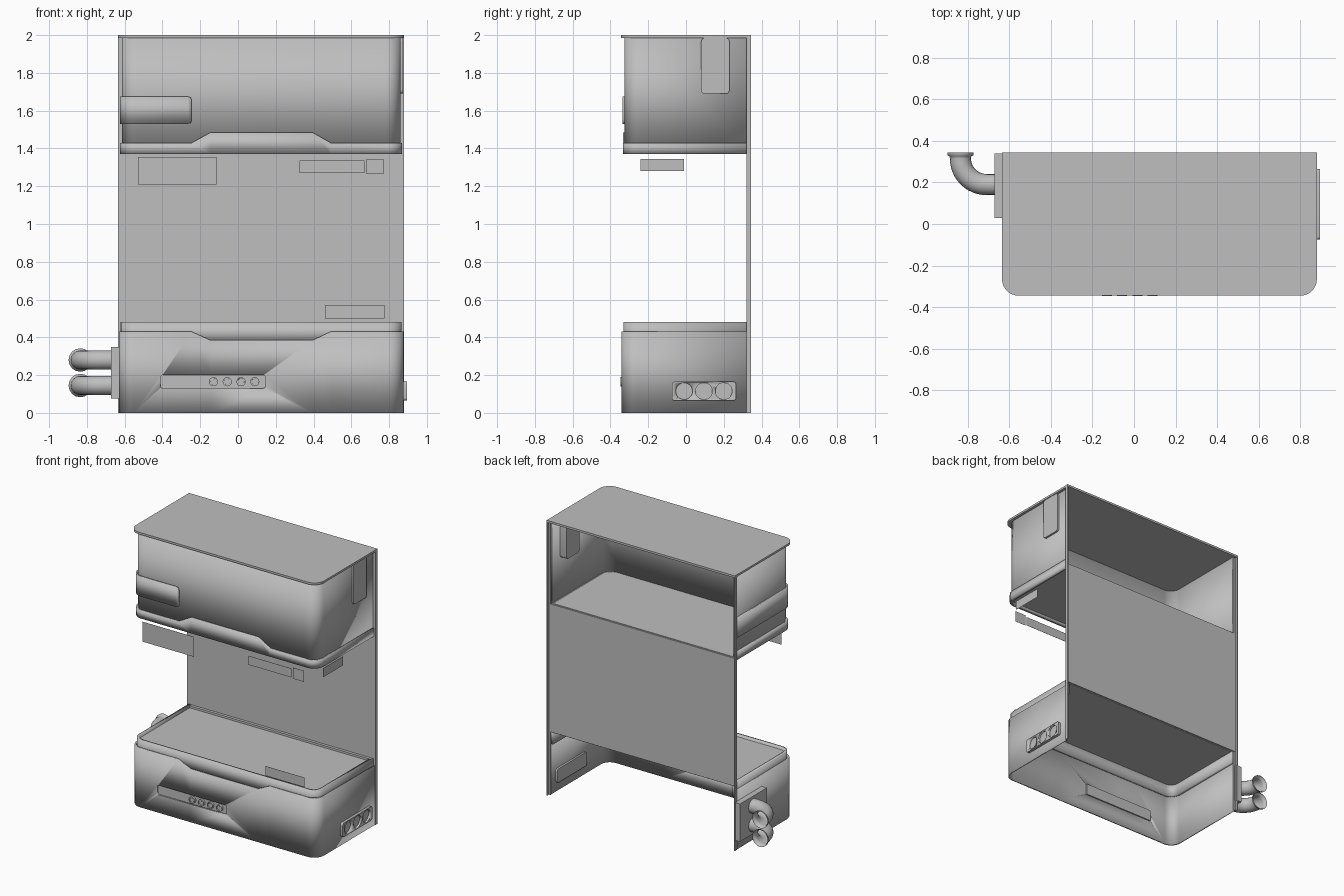
import bpy, bmesh, math
from mathutils import Vector, Matrix

if "Cube" in bpy.data.objects:
    bpy.data.objects.remove(bpy.data.objects["Cube"])

grey = bpy.data.materials.new("light_grey")
grey.use_nodes = True
grey.diffuse_color = (0.52, 0.52, 0.52, 1)
grey.node_tree.nodes["Principled BSDF"].inputs["Base Color"].default_value = grey.diffuse_color

X0, X1, BACK = -0.635, 0.88, 0.345
POST = 0.32


def finish(name, bm):
    """Turn a bmesh into a named grey object with smooth rounded corners."""
    me = bpy.data.meshes.new(name)
    bm.to_mesh(me)
    bm.free()
    ob = bpy.data.objects.new(name, me)
    bpy.context.collection.objects.link(ob)
    me.materials.append(grey)
    bpy.ops.object.select_all(action='DESELECT')
    bpy.context.view_layer.objects.active = ob
    ob.select_set(True)
    bpy.ops.object.shade_smooth_by_angle(angle=math.radians(30))
    return ob


def apply_modifier(ob, kind, **settings):
    mod = ob.modifiers.new(kind.title(), kind)
    for key, value in settings.items():
        setattr(mod, key, value)
    bpy.context.view_layer.objects.active = ob
    bpy.ops.object.modifier_apply(modifier=mod.name)


def cut(ob, cutter):
    cutter.hide_render = True
    apply_modifier(ob, 'BOOLEAN', object=cutter, operation='DIFFERENCE', solver='EXACT')
    bpy.data.objects.remove(cutter)


def box(name, lo, hi, round_axis=None, r=0.015):
    """Box between two corners, with rounded edges along one axis."""
    lo, hi = Vector(lo), Vector(hi)
    bm = bmesh.new()
    bmesh.ops.create_cube(bm, size=1)
    for v in bm.verts:
        v.co = (lo + hi) / 2 + v.co * (hi - lo)
    if round_axis is not None:
        edges = [e for e in bm.edges
                 if abs((e.verts[0].co - e.verts[1].co).normalized()[round_axis]) > 0.9]
        bmesh.ops.bevel(bm, geom=edges, offset=r, segments=4, profile=0.5, affect='EDGES')
    return finish(name, bm)


def disc(name, centre, radius, depth, axis):
    bm = bmesh.new()
    bmesh.ops.create_cone(bm, cap_ends=True, segments=32, radius1=radius, radius2=radius, depth=depth)
    turn = Matrix.Rotation(math.pi / 2, 4, axis)
    bmesh.ops.transform(bm, matrix=Matrix.Translation(centre) @ turn, verts=bm.verts)
    return finish(name, bm)


def footprint(inset, back, r=0.08, front_xs=()):
    """U-shaped plan outline from right back, round the front, to left back."""
    x0, x1, yf = X0 + inset, X1 - inset, -0.345 + inset
    pts = [(x1, back)]
    for cx, start in ((x1 - r, 0), (x0 + r, -math.pi / 2)):
        for i in range(9):
            a = start - i * math.pi / 16
            pts.append((cx + r * math.cos(a), yf + r + r * math.sin(a)))
        if start == 0:
            pts += [(x, yf) for x in front_xs]
    return pts + [(x0, back)]


def wall(name, pts, low, high, thick):
    """Upright wall along a plan outline; low and high may vary with x, y."""
    bm = bmesh.new()
    cols = [(bm.verts.new((x, y, low(x, y))), bm.verts.new((x, y, high(x, y)))) for x, y in pts]
    for (a, b), (c, d) in zip(cols, cols[1:]):
        bm.faces.new((a, b, d, c))
    ob = finish(name, bm)
    apply_modifier(ob, 'SOLIDIFY', thickness=thick, offset=-1, use_even_offset=True)
    return ob


def slab(name, pts, z0, z1):
    """Flat plate filling a plan outline."""
    bm = bmesh.new()
    bm.faces.new([bm.verts.new((x, y, z0)) for x, y in pts])
    ext = bmesh.ops.extrude_face_region(bm, geom=bm.faces[:])
    bmesh.ops.translate(bm, vec=(0, 0, z1 - z0),
                        verts=[g for g in ext["geom"] if isinstance(g, bmesh.types.BMVert)])
    bmesh.ops.recalc_face_normals(bm, faces=bm.faces)
    return finish(name, bm)


def level(z):
    return lambda x, y: z


def stepped(z, rise):
    """Height with a sloped step in the middle of the front."""
    return lambda x, y: z + (rise if y < -0.3 and -0.16 < x < 0.41 else 0)


NOTCH = (0.49, 0.395, -0.145, -0.245)

# Lower cabinet: outer wall, recessed rim and sunken deck
lower_wall = wall("lower_wall", footprint(0.004, POST, front_xs=NOTCH),
                  level(0), stepped(0.43, -0.045), 0.012)
wall("lower_rim", footprint(0.014, POST), level(0.37), level(0.48), 0.022)
slab("lower_deck", footprint(0.03, POST), 0.455, 0.465)
box("deck_back_rim", (X0 + 0.02, POST - 0.02, 0.455), (X1 - 0.02, POST, 0.48))

# Upper cabinet: wall, raised lower band, floor and roof
wall("upper_wall", footprint(0.02, POST), level(1.37), level(1.985), 0.008)
wall("upper_band", footprint(0.011, POST, front_xs=NOTCH),
     level(1.37), stepped(1.43, 0.055), 0.012)
wall("upper_bottom_rim", footprint(0.013, POST), level(1.37), level(1.395), 0.022)
slab("upper_floor", footprint(0.03, POST), 1.385, 1.395)
slab("roof", footprint(0, BACK), 1.985, 2.0)

# Back panel and corner posts
box("back_panel", (X0, POST, 0.46), (X1, POST + 0.008, 1.39))
for side, x in (("left", X1 - 0.02), ("right", X0)):
    box(side + "_post_front", (x, POST, 0), (x + 0.02, POST + 0.006, 1.985))
    edge = X1 - 0.006 if side == "left" else X0
    box(side + "_post_edge", (edge, POST, 0), (edge + 0.006, BACK, 1.985))

# Raised panel wrapping from the front round the right side
wrap = [(-0.245, -0.335), (-0.25, -0.335), (-0.265, -0.335)]
wrap += footprint(0.01, POST)[10:]


def tuck(x):
    return 0.02 if x > -0.247 else 0.006 if x > -0.255 else 0


wall("wrap_panel", wrap, lambda x, y: 1.53 + tuck(x), lambda x, y: 1.675 - tuck(x), 0.011)

# Channel on the left side of the upper cabinet
box("side_channel", (0.80, 0.08, 1.69), (0.874, 0.23, 1.985), 0, 0.02)

# Front control strip with knobs
cut(lower_wall, box("strip_cutter", (-0.41, -0.4, 0.13), (0.145, -0.3, 0.2), 1, 0.012))
box("control_strip", (-0.415, -0.331, 0.125), (0.15, -0.32, 0.205))
for i in range(4):
    x = -0.13 + i * 0.073
    knob = disc(f"knob_{i + 1}", (x, -0.336, 0.165), 0.024, 0.022, 'X')
    cut(knob, disc("knob_cutter", (x, -0.35, 0.165), 0.017, 0.016, 'X'))

# Socket plate on the left side
socket_plate = box("socket_plate", (0.85, -0.075, 0.065), (0.895, 0.265, 0.165), 0, 0.015)
for i in range(3):
    cut(socket_plate, disc("socket_cutter", (0.895, -0.01 + i * 0.105, 0.115), 0.044, 0.03, 'Y'))

# Pipe mount and two curved pipes with flared ends
box("pipe_mount", (-0.672, 0.03, 0.075), (X0 + 0.01, 0.34, 0.35))
for name, z in (("upper_pipe", 0.28), ("lower_pipe", 0.145)):
    path = [(-0.66, 0.19, 1), (-0.705, 0.19, 1)]
    for i in range(1, 13):
        a = i * math.pi / 24
        path.append((-0.71 - 0.125 * math.sin(a), 0.315 - 0.125 * math.cos(a), 1))
    path += [(-0.835, 0.325, 1.02), (-0.835, 0.331, 1.22), (-0.835, 0.343, 1.22)]
    curve = bpy.data.curves.new(name, 'CURVE')
    curve.dimensions = '3D'
    curve.bevel_depth = 0.051
    curve.bevel_resolution = 6
    spline = curve.splines.new('POLY')
    spline.points.add(len(path) - 1)
    for p, (x, y, r) in zip(spline.points, path):
        p.co = (x, y, z, 1)
        p.radius = r
    spline.use_smooth = True
    curve.materials.append(grey)
    bpy.context.collection.objects.link(bpy.data.objects.new(name, curve))

# Thin plates hanging in front of the opening and at its left side
FRONT = -0.342
for name, xa, xb, za, zb in (("wide_plate", -0.53, -0.115, 1.21, 1.355),
                             ("slim_plate", 0.325, 0.67, 1.27, 1.335),
                             ("small_plate", 0.68, 0.77, 1.265, 1.345),
                             ("deck_plate", 0.46, 0.775, 0.5, 0.57)):
    box(name, (xa, FRONT, za), (xb, FRONT + 0.001, zb))
box("side_plate", (0.85, -0.24, 1.28), (0.851, -0.01, 1.345))
